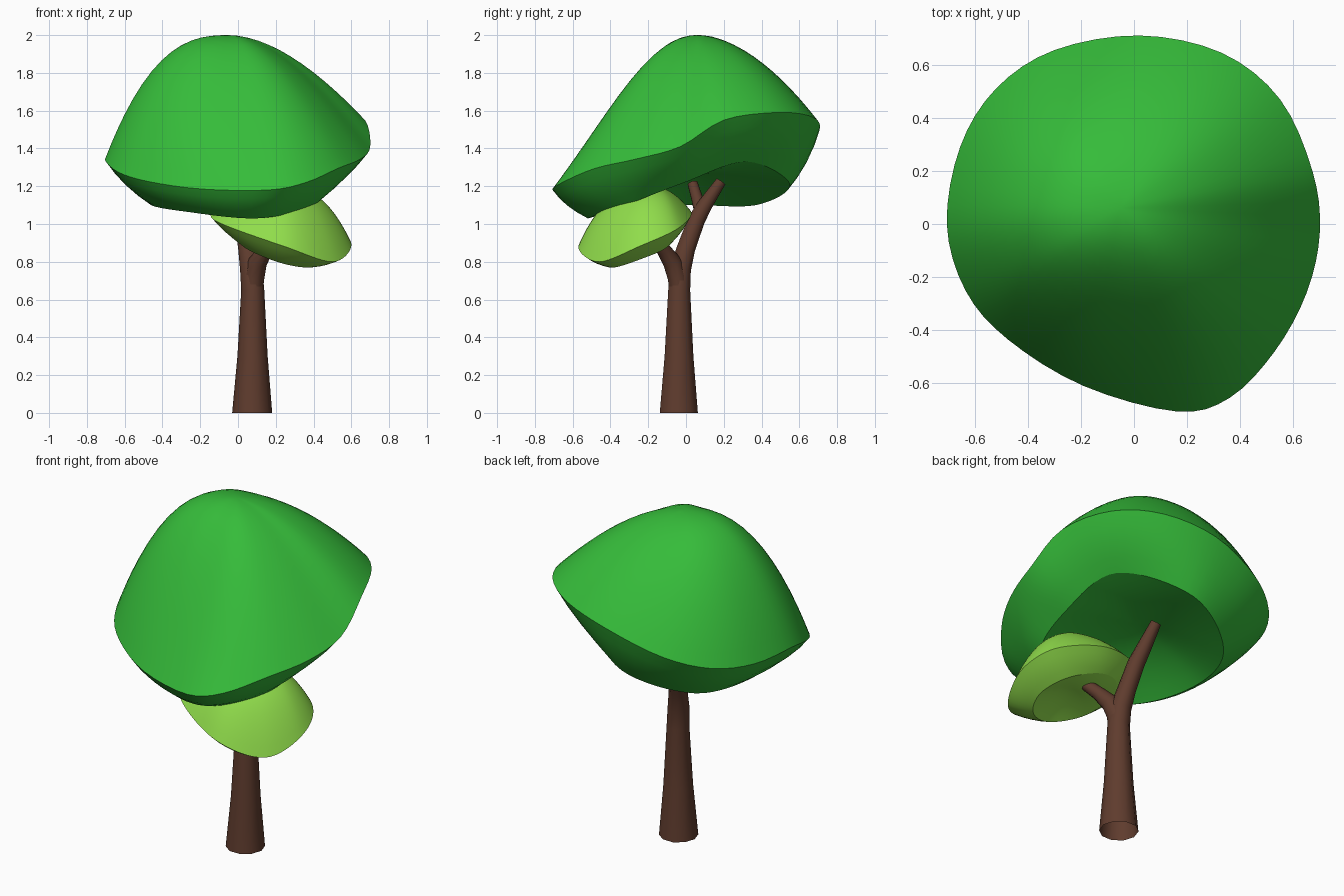
import bpy, bmesh, math
from mathutils import Vector

if "Cube" in bpy.data.objects:
    bpy.data.objects.remove(bpy.data.objects["Cube"])

N = 64  # segments around each foliage clump


def material(name, rgb):
    m = bpy.data.materials.new(name)
    m.diffuse_color = (*rgb, 1)
    m.use_nodes = True
    m.node_tree.nodes["Principled BSDF"].inputs["Base Color"].default_value = m.diffuse_color
    return m


def loop(points, n=N):
    """Closed Catmull-Rom loop through a few control tuples."""
    k, out = len(points), []
    for i in range(n):
        s = i * k / n
        j, t = int(s), s - int(s)
        a, b, c, d = (Vector(points[(j + o) % k]) for o in (-1, 0, 1, 2))
        out.append(0.5 * (2 * b + (c - a) * t + (2 * a - 5 * b + 4 * c - d) * t * t
                          + (3 * b - a - 3 * c + d) * t ** 3))
    return out


def finish(name, bm, mat):
    bmesh.ops.recalc_face_normals(bm, faces=bm.faces[:])
    for f in bm.faces:
        f.smooth = len(f.verts) < 5
    me = bpy.data.meshes.new(name)
    bm.to_mesh(me)
    bm.free()
    me.materials.append(mat)
    bpy.context.collection.objects.link(bpy.data.objects.new(name, me))


def skin(bm, rings, start=None, end=None, sharp=(), caps=(0, -1)):
    """Bridge rings; close ends with a pole point or n-gon; crease the sharp rings."""
    vs = [[bm.verts.new(p) for p in r] for r in rings]
    n = len(vs[0])
    for a, b in zip(vs, vs[1:]):
        for i in range(n):
            j = (i + 1) % n
            bm.faces.new((a[i], a[j], b[j], b[i]))
    for k, pole in ((0, start), (-1, end)):
        if pole is not None:
            p = bm.verts.new(pole)
            for i in range(n):
                bm.faces.new((vs[k][i], vs[k][(i + 1) % n], p))
        elif k in caps:
            bm.faces.new(vs[k])
    for k in sharp:
        for i in range(n):
            bm.edges.get((vs[k][i], vs[k][(i + 1) % n])).smooth = False


def clump(name, rim_pts, under_pts, shape, apex, ceiling, mat):
    """Dome over a wavy rim, a band tucked in below it, and a hollow underside."""
    apex, ceiling = Vector(apex), Vector(ceiling)
    rim, under, prof = loop(rim_pts), loop(under_pts), loop(shape)
    dome = (.06, .14, .22, .3, .38, .46, .54, .62, .7, .77, .84, .9, .95, 1)
    rings = []
    for t in dome:
        ring = []
        for r, (p, s) in zip(rim, prof):
            f = (1 - s) * (1 - t ** p) + s * (1 + math.cos(math.pi * t)) / 2
            q = apex.lerp(r, t)
            q.z = r.z + (apex.z - r.z) * f
            ring.append(q)
        rings.append(ring)
    for t in (.25, .5, .75, 1):
        ring = []
        for r, u in zip(rim, under):
            out = Vector((r.x - apex.x, r.y - apex.y, -.3)).normalized()
            ring.append(r.lerp(u, t) + out * .1 * t * (1 - t) * (apex.z - ceiling.z))
        rings.append(ring)
    for t in (.88, .7, .5, .3, .12):
        ring = []
        for u in under:
            q = ceiling.lerp(u, t)
            q.z = u.z + (ceiling.z - u.z) * (1 - t ** 1.9)
            ring.append(q)
        rings.append(ring)
    bm = bmesh.new()
    k = len(dome) - 1
    skin(bm, rings, apex, ceiling, sharp=(k, k + 4))
    finish(name, bm, mat)


def limb(bm, path, sides=10, caps=(-1,)):
    """Tapered tube along (x, y, z, radius) stations, open at its root."""
    pts = [Vector(p[:3]) for p in path]
    rings = []
    for i, p in enumerate(pts):
        d = pts[min(i + 1, len(pts) - 1)] - pts[max(i - 1, 0)]
        if i == 0 and p.z == 0:
            d = Vector((0, 0, 1))
        q = Vector((0, 0, 1)).rotation_difference(d.normalized())
        r = path[i][3]
        rings.append([p + q @ Vector((r * math.cos(a), r * math.sin(a), 0))
                      for a in (2 * math.pi * k / sides for k in range(sides))])
    skin(bm, rings, caps=caps, sharp=(-1,))


green = material("leaf_green", (.036, .5, .042))
lime = material("leaf_lime", (.28, .72, .07))
brown = material("bark", (.115, .045, .027))

# Main canopy; control points run left, front-left, front ... counter-clockwise
clump("main_canopy",
      [(-.705, 0, 1.34), (-.635, -.25, 1.275), (-.475, -.435, 1.225), (-.19, -.61, 1.185),
       (.16, -.706, 1.18), (.36, -.655, 1.22), (.53, -.48, 1.295), (.65, -.26, 1.345),
       (.70, -.03, 1.41), (.672, .2, 1.55), (.55, .47, 1.59), (.33, .645, 1.575),
       (.02, .71, 1.52), (-.3, .655, 1.42), (-.52, .51, 1.355), (-.655, .29, 1.335)],
      [(-.46, 0, 1.10), (-.31, -.35, 1.07), (.1, -.52, 1.03), (.4, -.32, 1.10),
       (.465, -.02, 1.215), (.39, .32, 1.33), (.04, .55, 1.21), (-.32, .37, 1.10)],
      [(2.6, 0), (2.7, .15), (2.3, .45), (2.0, .2),
       (1.85, .12), (1.8, 0), (1.85, 0), (2.35, 0)],
      (-.05, .06, 2.0), (.03, .04, 1.27), green)

# Small lower clump, tilted towards the front right
clump("lower_clump",
      [(-.145, -.27, 1.045), (-.06, -.45, .99), (.25, -.57, .88), (.5, -.46, .80),
       (.60, -.24, .885), (.515, -.045, .975), (.22, .03, 1.06), (-.07, -.07, 1.09)],
      [(0, -.22, .92), (.06, -.36, .86), (.24, -.43, .79), (.39, -.38, .77),
       (.45, -.25, .81), (.38, -.11, .87), (.2, -.05, .94), (.05, -.09, .96)],
      [(2.6, 0), (2.9, 0), (3.0, 0), (3.0, 0),
       (2.8, 0), (2.3, 0), (1.9, 0), (2.2, 0)],
      (.23, -.16, 1.195), (.21, -.22, .895), lime)

# Trunk with its long branch, front branch and twig
bm = bmesh.new()
limb(bm, [(.075, -.038, 0, .106), (.077, -.037, .3, .08), (.078, -.036, .65, .061),
          (.07, -.03, .76, .059), (.052, .0, .87, .051), (.03, .055, 1.02, .047),
          (.015, .1, 1.1, .041), (0, .185, 1.225, .029)])
limb(bm, [(.078, -.036, .62, .05), (.085, -.045, .72, .055), (.105, -.075, .8, .05),
          (.15, -.12, .865, .038), (.2, -.165, .92, .032)])
limb(bm, [(.025, .08, 1.05, .035), (-.02, .06, 1.13, .032), (-.06, .035, 1.215, .028)])
finish("trunk_and_branches", bm, brown)
